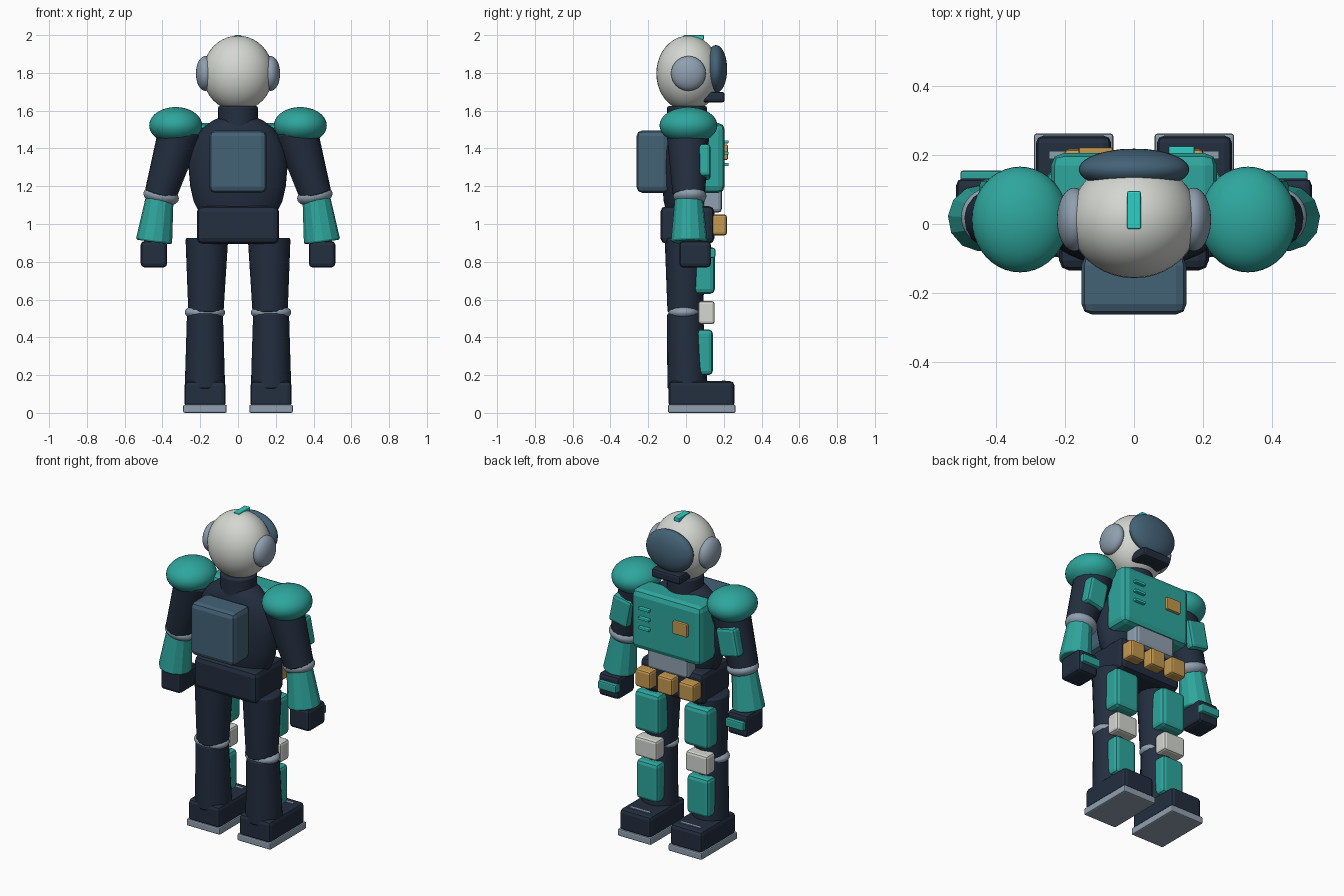
import bpy, math
from mathutils import Vector

if "Cube" in bpy.data.objects:
    bpy.data.objects.remove(bpy.data.objects["Cube"])


def srgb(r, g, b):
    f = lambda c: c / 12.92 if c <= 0.04045 else ((c + 0.055) / 1.055) ** 2.4
    return tuple(f(c / 255) for c in (r, g, b)) + (1.0,)


def make_material(name, rgb):
    m = bpy.data.materials.new(name)
    m.diffuse_color = srgb(*rgb)
    m.use_nodes = True
    m.node_tree.nodes["Principled BSDF"].inputs["Base Color"].default_value = m.diffuse_color
    return m


NAVY = make_material("dark navy", (35, 46, 63))
TEAL = make_material("teal", (46, 166, 157))
GLOW = make_material("bright teal", (45, 208, 196))
SLATE = make_material("slate blue", (68, 98, 118))
STEEL = make_material("blue grey", (144, 160, 176))
WHITE = make_material("off white", (212, 215, 209))
GOLD = make_material("gold", (196, 152, 80))


def finish(name, mat, smooth=35):
    ob = bpy.context.object
    ob.name = name
    ob.data.materials.append(mat)
    if smooth:
        bpy.ops.object.shade_smooth_by_angle(angle=math.radians(smooth))
    return ob


def box(name, mat, x, y, z, bevel=0.02, tilt=0):
    """Bevelled box from (min, max) ranges on each axis."""
    r = (x, y, z)
    bpy.ops.mesh.primitive_cube_add(size=1, location=[(a + b) / 2 for a, b in r])
    ob = bpy.context.object
    ob.scale = [b - a for a, b in r]
    bpy.ops.object.transform_apply(location=False, rotation=False, scale=True)
    ob.rotation_euler.y = tilt
    if bevel:
        m = ob.modifiers.new("bevel", "BEVEL")
        m.width, m.segments = bevel, 2
    return finish(name, mat, 0)


def ball(name, mat, loc, radii, tilt=0):
    bpy.ops.mesh.primitive_uv_sphere_add(segments=40, ring_count=20, location=loc)
    ob = bpy.context.object
    ob.scale = radii
    ob.rotation_euler.y = tilt
    return finish(name, mat, 60)


def limb(name, mat, low, high, r_low, r_high, sides=12):
    """Tapered cylinder between two points."""
    a, b = Vector(low), Vector(high)
    bpy.ops.mesh.primitive_cone_add(vertices=sides, radius1=r_low, radius2=r_high,
                                    depth=(b - a).length, location=(a + b) / 2)
    ob = bpy.context.object
    ob.rotation_euler = (b - a).to_track_quat("Z", "Y").to_euler()
    m = ob.modifiers.new("bevel", "BEVEL")
    m.width, m.segments, m.angle_limit = 0.01, 2, math.radians(50)
    return finish(name, mat, 25)


def loft(name, mat, rings, sides=40):
    """Stack of ellipses given as (z, half width, half depth)."""
    verts = [(w * math.cos(2 * math.pi * i / sides), d * math.sin(2 * math.pi * i / sides), z)
             for z, w, d in rings for i in range(sides)]
    faces = [(k * sides + i, k * sides + (i + 1) % sides,
              (k + 1) * sides + (i + 1) % sides, (k + 1) * sides + i)
             for k in range(len(rings) - 1) for i in range(sides)]
    faces += [tuple(reversed(range(sides))),
              tuple(range((len(rings) - 1) * sides, len(rings) * sides))]
    me = bpy.data.meshes.new(name)
    me.from_pydata(verts, [], faces)
    ob = bpy.data.objects.new(name, me)
    bpy.context.collection.objects.link(ob)
    bpy.ops.object.select_all(action="DESELECT")
    bpy.context.view_layer.objects.active = ob
    ob.select_set(True)
    return finish(name, mat, 50)


def span(c, w):
    return (c - w / 2, c + w / 2)


# Helmet, visor, chin guard and crest
ball("helmet", WHITE, (0, 0.013, 1.797), (0.187, 0.17, 0.2))
ball("visor", SLATE, (0, 0.158, 1.82), (0.16, 0.06, 0.127))
box("chin_guard", NAVY, (-0.1, 0.1), (0.09, 0.205), (1.643, 1.7), 0.015)
box("crest", GLOW, (-0.02, 0.02), (-0.015, 0.095), (1.975, 2.0), 0.005)
limb("neck", NAVY, (0, 0.005, 1.48), (0, 0.005, 1.625), 0.108, 0.105, 24)

# Torso with chest armour, belly plate, hips and backpack
loft("torso", NAVY, [(1.05, 0.2, 0.1), (1.12, 0.235, 0.118), (1.2, 0.253, 0.125),
                     (1.3, 0.262, 0.128), (1.38, 0.255, 0.126), (1.45, 0.23, 0.118),
                     (1.51, 0.185, 0.105), (1.55, 0.13, 0.09), (1.57, 0.08, 0.06)])
box("chest_plate", TEAL, (-0.24, 0.24), (0.03, 0.205), (1.165, 1.535), 0.035)
box("belly_plate", STEEL, (-0.14, 0.14), (0.09, 0.19), (1.06, 1.205), 0.02)
box("hips", NAVY, (-0.217, 0.217), (-0.135, 0.15), (0.895, 1.095), 0.03)
box("backpack", SLATE, (-0.152, 0.152), (-0.262, -0.09), (1.165, 1.495), 0.03)
for z in (1.315, 1.375, 1.435):
    box("chest_light", GLOW, (0.1, 0.175), (0.195, 0.225), span(z, 0.016), 0.004)
box("chest_badge", GOLD, (-0.16, -0.06), (0.195, 0.222), (1.34, 1.42), 0.006)
for x in (-0.15, 0, 0.15):
    box("belt_pouch", GOLD, span(x, 0.105), (0.12, 0.217), (0.94, 1.05), 0.014)

# Parts on both sides
for s, side in ((-1, "left"), (1, "right")):
    def n(part):
        return side + "_" + part

    # Ear cup and shoulder
    ball(n("ear_cup"), STEEL, (s * 0.173, 0.013, 1.797), (0.05, 0.092, 0.092))
    ball(n("shoulder"), TEAL, (s * 0.33, 0.013, 1.522), (0.14, 0.153, 0.097))

    # Arm and hand
    limb(n("upper_arm"), NAVY, (s * 0.412, 0.015, 1.15), (s * 0.305, 0.01, 1.5), 0.085, 0.115, 16)
    box(n("arm_plate"), TEAL, span(s * 0.37, 0.13), (0.022, 0.13), (1.24, 1.415), 0.018, -s * 0.2)
    ball(n("elbow"), STEEL, (s * 0.407, 0.02, 1.148), (0.095, 0.088, 0.05), -s * 0.2)
    limb(n("forearm"), TEAL, (s * 0.445, 0.017, 0.905), (s * 0.415, 0.015, 1.135), 0.097, 0.074)
    box(n("hand"), NAVY, span(s * 0.445, 0.14), (-0.035, 0.132), (0.77, 0.91), 0.02)
    box(n("knuckle_plate"), TEAL, span(s * 0.44, 0.125), (0.11, 0.155), (0.82, 0.872), 0.008)

    # Leg with front armour
    limb(n("thigh"), NAVY, (s * 0.17, -0.005, 0.53), (s * 0.165, 0, 0.925), 0.093, 0.113, 16)
    box(n("thigh_plate"), TEAL, span(s * 0.17, 0.17), (0.04, 0.153), (0.63, 0.88), 0.025)
    ball(n("knee"), STEEL, (s * 0.175, -0.008, 0.532), (0.107, 0.086, 0.045))
    box(n("knee_pad"), WHITE, span(s * 0.175, 0.15), (0.065, 0.152), (0.47, 0.592), 0.015)
    limb(n("shin"), NAVY, (s * 0.175, 0.008, 0.13), (s * 0.175, -0.005, 0.53), 0.107, 0.095, 16)
    box(n("shin_plate"), TEAL, span(s * 0.175, 0.15), (0.05, 0.142), (0.2, 0.442), 0.022)

    # Boot
    box(n("boot"), NAVY, span(s * 0.175, 0.218), (-0.092, 0.256), (0.03, 0.168), 0.022)
    box(n("sole"), STEEL, span(s * 0.175, 0.23), (-0.095, 0.262), (0, 0.044), 0.008)
    box(n("toe_stripe"), STEEL, span(s * 0.175, 0.14), (0.19, 0.21), (0.163, 0.172), 0)
